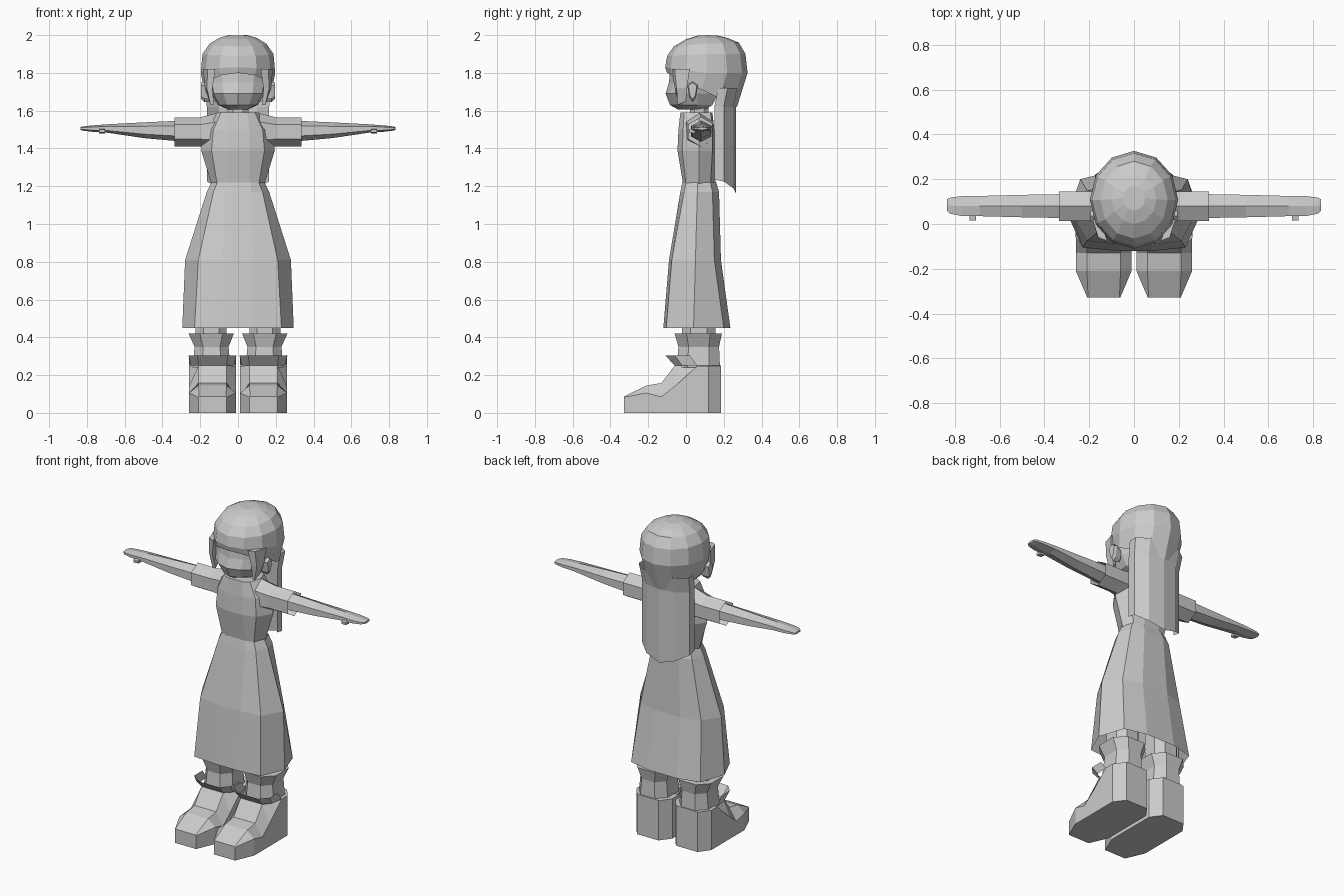
import bpy, bmesh, math
from mathutils import Vector

if "Cube" in bpy.data.objects:
    bpy.data.objects.remove(bpy.data.objects["Cube"])

grey = bpy.data.materials.new("pale grey")
grey.diffuse_color = (0.6, 0.6, 0.6, 1)
grey.use_nodes = True
grey.node_tree.nodes["Principled BSDF"].inputs["Base Color"].default_value = grey.diffuse_color


def loft(name, rings, closed=True, start=True, end=True, mirror=False):
    """Bridge a list of equal-length point rings; optionally cap and mirror in x."""
    bm = bmesh.new()
    vs = [[bm.verts.new(Vector(p)) for p in r] for r in rings]
    n = len(vs[0])
    for a, b in zip(vs, vs[1:]):
        for i in range(n if closed else n - 1):
            j = (i + 1) % n
            bm.faces.new((a[i], a[j], b[j], b[i]))
    if closed and start:
        bm.faces.new(vs[0][::-1])
    if closed and end:
        bm.faces.new(vs[-1])
    bmesh.ops.recalc_face_normals(bm, faces=bm.faces)
    me = bpy.data.meshes.new(name)
    bm.to_mesh(me)
    bm.free()
    me.materials.append(grey)
    ob = bpy.data.objects.new(name, me)
    bpy.context.collection.objects.link(ob)
    if mirror:
        ob.modifiers.new("mirror", 'MIRROR').use_axis[0] = True
    return ob


def sym(half, z):
    """Full plan ring at height z from right-hand (x, y) points, front to back."""
    pts = half + [(-x, y) for x, y in reversed(half) if x > 0]
    return [(x, y, z) for x, y in pts]


def oct_ring(z, cx, w, y0, y1, c=0.5):
    """Chamfered box ring around x = cx."""
    cy, d = (y0 + y1) / 2, (y1 - y0) / 2
    plan = [(-c, -1), (c, -1), (1, -c), (1, c), (c, 1), (-c, 1), (-1, c), (-1, -c)]
    return [(cx + w * a, cy + d * b, z) for a, b in plan]


def hex_x(x, cy, ry, z0, z1):
    """Upright hexagon facing along x."""
    cz, rz = (z0 + z1) / 2, (z1 - z0) / 2
    return [(x, cy + ry * a, cz + rz * b)
            for a, b in [(0, 1), (1, .5), (1, -.5), (0, -1), (-1, -.5), (-1, .5)]]


# Skirt, open underneath
loft("skirt", [
    sym([(.07, -.02), (.11, 0), (.14, .06), (.12, .13), (.06, .16)], 1.22),
    sym([(.07, -.03), (.13, -.01), (.165, .06), (.14, .14), (.07, .175)], 1.17),
    sym([(.08, -.09), (.21, -.075), (.28, .05), (.21, .15), (.09, .185)], .81),
    sym([(.08, -.12), (.23, -.105), (.295, .04), (.24, .2), (.1, .235)], .45),
], start=False, end=False)

# Bodice
loft("bodice", [
    sym([(.06, -.015), (.11, 0), (.14, .07), (.11, .13), (.05, .155)], 1.21),
    sym([(.06, -.045), (.14, -.02), (.195, .07), (.15, .14), (.06, .155)], 1.39),
    sym([(.06, -.04), (.13, -.015), (.185, .07), (.14, .14), (.06, .15)], 1.5),
    sym([(.05, -.03), (.09, -.01), (.11, .07), (.09, .13), (.05, .14)], 1.59),
])

# Sleeves, arms, hands and thumbs
loft("sleeve", [hex_x(.09, .07, .075, 1.4, 1.592), hex_x(.2, .08, .066, 1.41, 1.565),
                hex_x(.335, .08, .066, 1.41, 1.565)], end=False, mirror=True)
loft("arm", [hex_x(.28, .08, .054, 1.435, 1.548), hex_x(.5, .08, .05, 1.455, 1.538),
             hex_x(.69, .08, .045, 1.483, 1.528)], mirror=True)
loft("hand", [hex_x(.69, .08, .045, 1.483, 1.528), hex_x(.77, .08, .044, 1.488, 1.522),
              hex_x(.82, .082, .036, 1.494, 1.517), hex_x(.835, .085, .025, 1.498, 1.513)],
     mirror=True)
loft("thumb", [[(x, y, z) for y, z in ((.015, 1.485), (.05, 1.48), (.05, 1.505), (.015, 1.5))]
               for x in (.705, .735)], mirror=True)

# Neck
loft("neck", [oct_ring(z, 0, .055, .02, .12) for z in (1.57, 1.65)])


def face_ring(z, w, yf, yb):
    return sym([(0, yf), (.55 * w, yf + .025), (.92 * w, yf + .07), (w, .06), (.7 * w, yb)], z)


# Face with a small pointed nose
loft("head", [face_ring(1.605, .05, -.04, .1), face_ring(1.63, .105, -.085, .14),
              face_ring(1.69, .14, -.108, .17), face_ring(1.75, .15, -.09, .19),
              face_ring(1.81, .155, -.085, .2), face_ring(1.87, .14, -.06, .2)])
loft("ear", [[(x, .035 + .028 * s * a, 1.7 + .055 * s * b + dz) for a, b in
              [(0, 1), (1, .6), (.6, -.6), (0, -1), (-.6, -.6), (-1, .6)]]
             for x, s, dz in [(.14, .7, -.01), (.178, 1, 0), (.195, .8, .005)]], mirror=True)


def hair_ring(zf, zs, zb, rx, yf, yb):
    """Oval ring whose height varies from front through sides to back."""
    ring = []
    for k in range(12):
        t = math.radians(-90 + 30 * k)
        s = math.sin(t)
        z = zs + ((zb if s > 0 else zf) - zs) * abs(s)
        ring.append((rx * math.cos(t), (yf + yb) / 2 + (yb - yf) / 2 * s, z))
    return ring


# Hair cap, long back hair and side locks
loft("hair_cap", [
    hair_ring(1.80, 1.71, 1.62, .18, -.1, .27),
    hair_ring(1.83, 1.80, 1.80, .197, -.11, .326),
    hair_ring(1.89, 1.90, 1.90, .188, -.1, .315),
    hair_ring(1.94, 1.955, 1.96, .15, -.065, .28),
    hair_ring(1.978, 1.985, 1.985, .1, 0, .22),
    hair_ring(1.997, 2.0, 1.997, .05, .06, .17),
], start=False)
tail = [(.165, .15, 1.235), (.165, .2, 1.225), (.1, .25, 1.19), (0, .265, 1.16)]
tail += [(-x, y, z) for x, y, z in reversed(tail[:3])]
loft("back_hair", [tail, [(x, y, 1.62) for x, y, z in tail],
                   [(x * 1.05, y + .02, 1.72) for x, y, z in tail]], closed=False)
loft("side_lock", [
    [(.128, -.04, 1.63), (.145, -.045, 1.63), (.15, 0, 1.65), (.135, 0, 1.65)],
    [(.135, -.06, 1.72), (.165, -.05, 1.72), (.175, .005, 1.72), (.15, .005, 1.72)],
    [(.12, -.075, 1.82), (.16, -.06, 1.82), (.185, .02, 1.82), (.15, .02, 1.82)],
], mirror=True)

# Legs and flared socks
loft("leg", [oct_ring(z, .142, .082, -.02, .155) for z in (.3, .62)], mirror=True)
loft("sock", [oct_ring(.24, .14, .1, -.05, .18), oct_ring(.35, .14, .09, -.04, .175),
              oct_ring(.42, .142, .12, -.06, .19)], mirror=True)

# Boots lofted from toe to heel: y, half width, side height, top half width, top height
B = .135
boot = [(-.327, .074, .083, .07, .087), (-.21, .124, .105, .075, .145),
        (-.13, .124, .085, .075, .158), (-.06, .124, .14, .075, .25),
        (.06, .124, .249, .075, .251), (.12, .124, .249, .075, .251),
        (.186, .075, .249, .07, .251)]
loft("boot", [[(B - w, y, 0), (B + w, y, 0), (B + w, y, s), (B + t, y, h),
               (B - t, y, h), (B - w, y, s)] for y, w, s, t, h in boot], mirror=True)

# Open flared boot cuff
low = [(-.124, .06), (-.115, -.02), (-.075, -.06), (.075, -.06), (.115, -.02), (.124, .06)]
top = [(-.126, .02), (-.126, -.06), (-.08, -.11), (.08, -.11), (.126, -.06), (.126, .02)]
loft("boot_cuff", [[(B + x, y, .25) for x, y in low], [(B + x, y, .305) for x, y in top]],
     closed=False, mirror=True)
